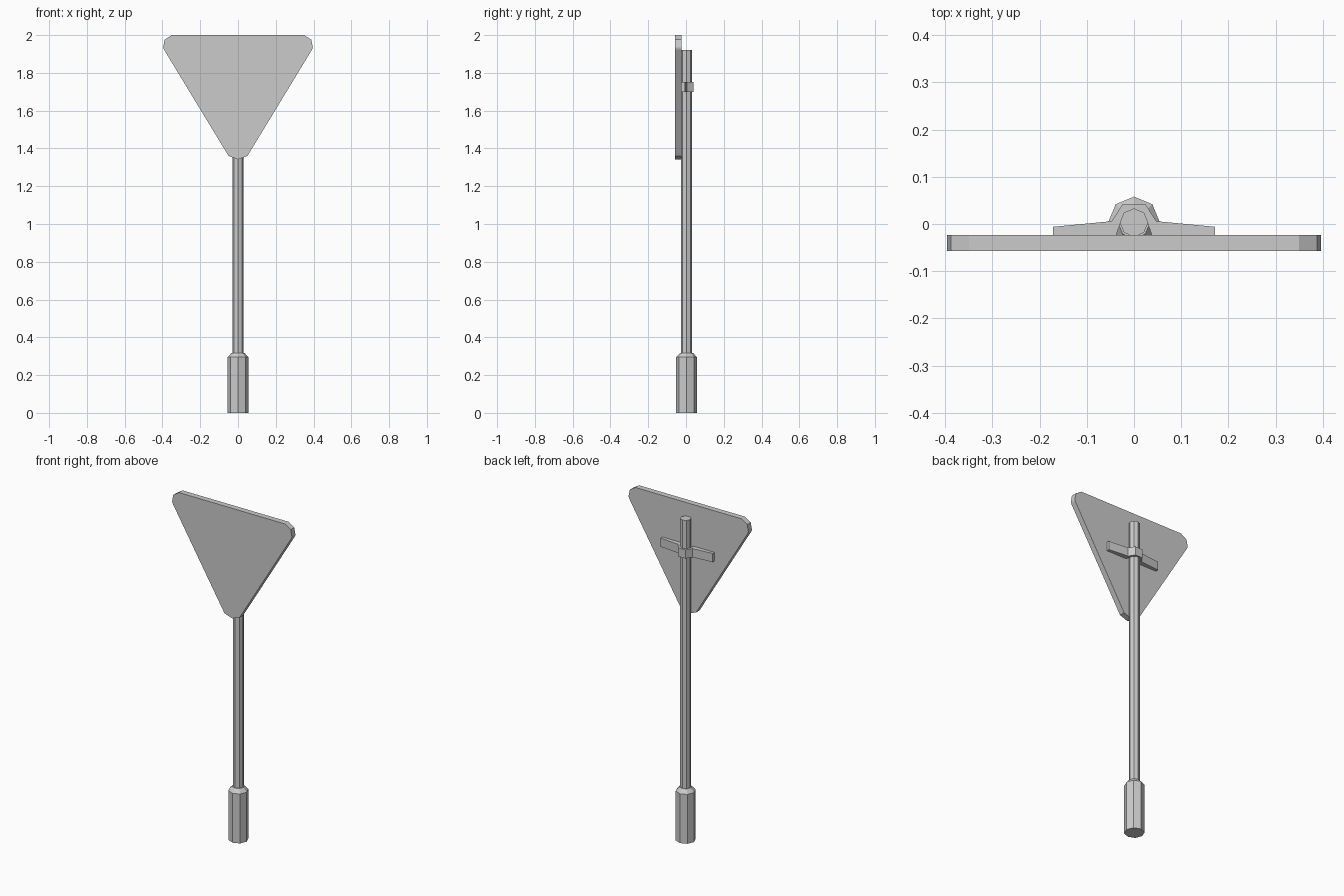
import bpy, bmesh, math
from mathutils import Vector

if "Cube" in bpy.data.objects:
    bpy.data.objects.remove(bpy.data.objects["Cube"])

AXIS_Y = 0.003   # depth of the pole axis


def make_object(name, bm):
    bmesh.ops.recalc_face_normals(bm, faces=bm.faces)
    mesh = bpy.data.meshes.new(name)
    bm.to_mesh(mesh)
    bm.free()
    obj = bpy.data.objects.new(name, mesh)
    bpy.context.collection.objects.link(obj)
    return obj


def extrude_outline(name, points, offset):
    bm = bmesh.new()
    face = bm.faces.new([bm.verts.new(p) for p in points])
    result = bmesh.ops.extrude_face_region(bm, geom=[face], use_keep_orig=True)
    verts = [v for v in result["geom"] if isinstance(v, bmesh.types.BMVert)]
    bmesh.ops.translate(bm, verts=verts, vec=Vector(offset))
    return make_object(name, bm)


def octagon_stack(name, levels):
    """Eight-sided solid through (radius, height) levels."""
    bm = bmesh.new()
    rings = [[bm.verts.new((r * math.cos(i * math.pi / 4),
                            AXIS_Y + r * math.sin(i * math.pi / 4), z))
              for i in range(8)] for r, z in levels]
    for low, high in zip(rings, rings[1:]):
        for i in range(8):
            j = (i + 1) % 8
            bm.faces.new((low[i], low[j], high[j], high[i]))
    bm.faces.new(rings[0])
    bm.faces.new(rings[-1])
    return make_object(name, bm)


# Pole and its ground socket
octagon_stack("pole", [(0.03, 0.28), (0.03, 1.92)])
octagon_stack("ground_socket", [(0.055, 0), (0.055, 0.295), (0.034, 0.318)])

# Triangular sign plate with clipped corners
half = [(0.05, 1.36), (0.393, 1.925), (0.396, 1.935), (0.388, 1.976), (0.35, 2.0)]
outline = [(0, 1.342)] + half + [(-x, z) for x, z in reversed(half)]
extrude_outline("sign_plate", [(x, -0.057, z) for x, z in outline], (0, 0.034, 0))

# Clamp strap around the back of the pole, with two tapered wings
outer = [(0.172, -0.024), (0.172, -0.006), (0.047, 0.006), (0.025, 0.041)]
inner = [(0.014, 0.027), (0.028, 0.004), (0.038, -0.024)]
strap = (outer + [(-x, y) for x, y in reversed(outer)]
         + [(-x, y) for x, y in reversed(inner)] + inner)
extrude_outline("clamp_strap", [(x, y, 1.70) for x, y in strap], (0, 0, 0.052))
